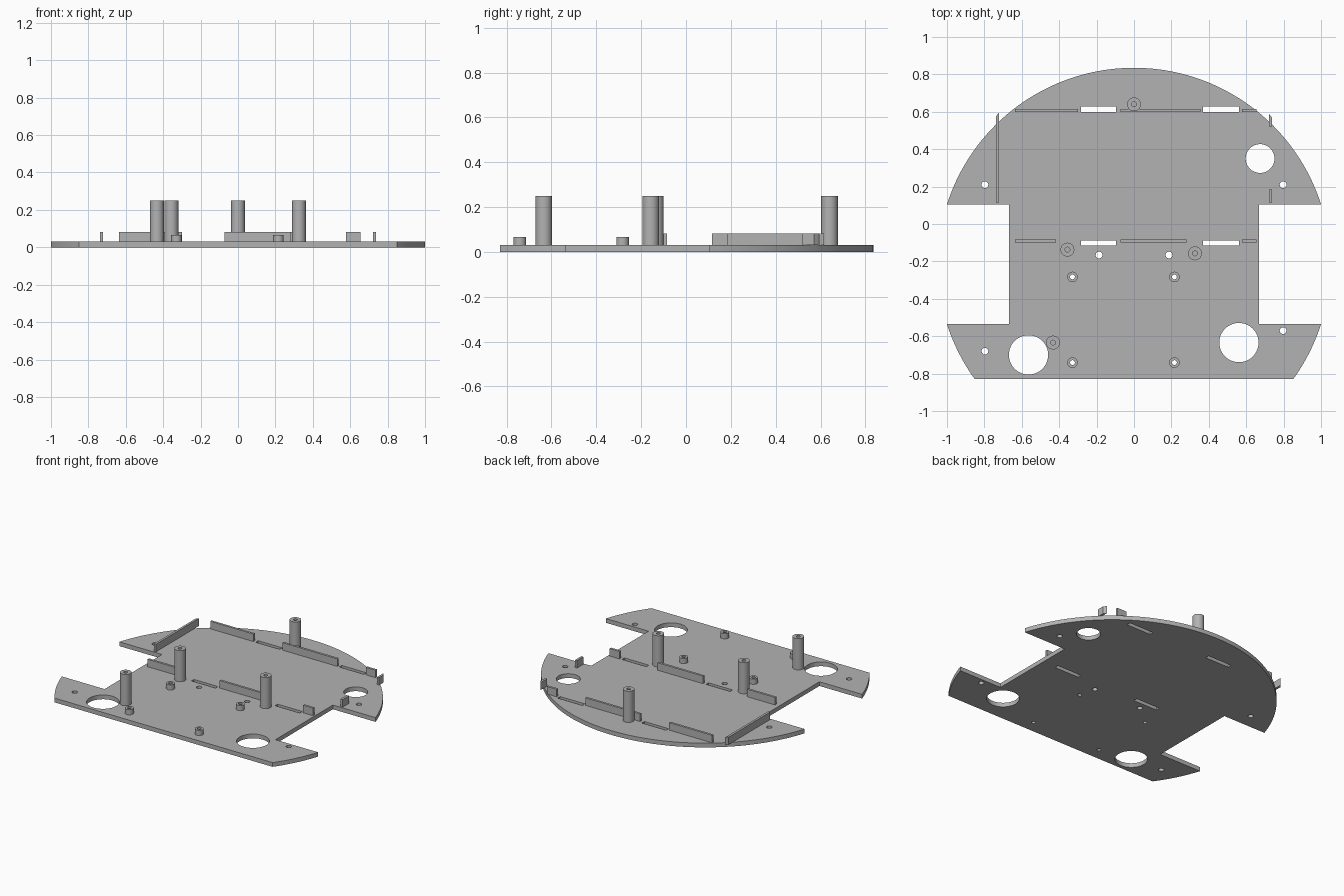
import bpy
import bmesh
from math import sin, cos, pi, atan2, radians

cube = bpy.data.objects.get("Cube")
if cube:
    bpy.data.objects.remove(cube, do_unlink=True)

grey = bpy.data.materials.new("plain grey")
grey.use_nodes = True
GREY = (0.45, 0.45, 0.45, 1)
grey.diffuse_color = GREY
grey.node_tree.nodes["Principled BSDF"].inputs["Base Color"].default_value = GREY

THICK = 0.03        # plate thickness
WALL_TOP = 0.083
POST_TOP = 0.25
PEG_TOP = 0.067


def arc(x, y, r, a0, a1, n):
    return [(x + r * cos(a0 + (a1 - a0) * i / n), y + r * sin(a0 + (a1 - a0) * i / n))
            for i in range(n + 1)]


def circle(x, y, r, n=32):
    return arc(x, y, r, 0, 2 * pi, n)[:-1]


def rect(x0, x1, y0, y1):
    return [(x0, y0), (x1, y0), (x1, y1), (x0, y1)]


def prism(name, loops, z0, z1):
    """Extrude an outline, with any inner loops left open as holes."""
    curve = bpy.data.curves.new(name, "CURVE")
    curve.dimensions = "2D"
    curve.fill_mode = "BOTH"
    curve.extrude = (z1 - z0) / 2
    for loop in loops:
        spline = curve.splines.new("POLY")
        spline.points.add(len(loop) - 1)
        for point, (x, y) in zip(spline.points, loop):
            point.co = (x, y, 0, 1)
        spline.use_cyclic_u = True
    obj = bpy.data.objects.new(name, curve)
    bpy.context.collection.objects.link(obj)
    bpy.ops.object.select_all(action="DESELECT")
    obj.select_set(True)
    bpy.context.view_layer.objects.active = obj
    bpy.ops.object.convert(target="MESH")
    obj = bpy.context.view_layer.objects.active
    bm = bmesh.new()
    bm.from_mesh(obj.data)
    bmesh.ops.remove_doubles(bm, verts=bm.verts, dist=0.0001)
    bmesh.ops.recalc_face_normals(bm, faces=bm.faces)
    bmesh.ops.translate(bm, verts=bm.verts, vec=(0, 0, (z0 + z1) / 2))
    bm.to_mesh(obj.data)
    bm.free()
    obj.data.materials.clear()
    obj.data.materials.append(grey)
    bpy.ops.object.shade_smooth_by_angle(angle=radians(30))
    return obj


# Plate outline: a disc with a flat front edge and a wheel notch on each side
CY, R = -0.215, 1.05
FRONT, NOTCH_X, NOTCH_F, NOTCH_B = -0.83, 0.667, -0.535, 0.105


def angle(y):
    s = (y - CY) / R
    return atan2(s, (1 - s * s) ** 0.5)


low, mid, high = angle(FRONT), angle(NOTCH_F), angle(NOTCH_B)
outline = arc(0, CY, R, low, mid, 12)
outline += [(NOTCH_X, NOTCH_F), (NOTCH_X, NOTCH_B)]
outline += arc(0, CY, R, high, pi - high, 96)
outline += [(-NOTCH_X, NOTCH_B), (-NOTCH_X, NOTCH_F)]
outline += arc(0, CY, R, pi - mid, pi - low, 12)

# Openings in the plate
pegs = [(x, y) for x in (-0.329, 0.216) for y in (-0.283, -0.741)]
screws = [(-0.797, 0.21), (0.797, 0.21), (0.797, -0.57), (-0.797, -0.68),
          (-0.187, -0.166), (0.187, -0.166)]
holes = [circle(0.674, 0.35, 0.077, 48), circle(-0.564, -0.70, 0.105, 48),
         circle(0.561, -0.634, 0.105, 48)]
holes += [circle(x, y, 0.018) for x, y in screws]
holes += [circle(x, y, 0.013) for x, y in pegs]
for y in (-0.115, 0.60):
    holes += [rect(-0.283, -0.095, y, y + 0.028), rect(0.37, 0.562, y, y + 0.028)]
prism("base_plate", [outline] + holes, 0, THICK)

# Short pegs, open right through the plate
for i, (x, y) in enumerate(pegs):
    prism(f"short_peg_{i + 1}", [circle(x, y, 0.028), circle(x, y, 0.013)], THICK, PEG_TOP)

# Tall posts with a blind screw hole in the top
for i, (x, y) in enumerate([(0, 0.64), (-0.356, -0.137), (0.326, -0.157), (-0.433, -0.634)]):
    prism(f"tall_post_{i + 1}", [circle(x, y, 0.037), circle(x, y, 0.013)], THICK, POST_TOP)
    prism(f"post_core_{i + 1}", [circle(x, y, 0.013)], THICK, 0.13)

# Cross walls in two rows
rows = {"back": (0.60, [(-0.636, -0.30), (-0.073, 0.355), (0.578, 0.655)]),
        "front": (-0.10, [(-0.636, -0.417), (-0.073, 0.28), (0.578, 0.655)])}
for row, (y, spans) in rows.items():
    for i, (x0, x1) in enumerate(spans):
        prism(f"{row}_wall_{i + 1}", [rect(x0, x1, y, y + 0.016)], THICK, WALL_TOP)


# Side walls, the rear ends cut on a slant
def side_wall(name, side, y0, y1, slant):
    xi, xo = side * 0.721, side * 0.737
    prism(name, [[(xi, y0), (xo, y0), (xo, y1 - slant), (xi, y1)]], THICK, WALL_TOP)


side_wall("right_side_wall", -1, 0.115, 0.597, 0.02)
side_wall("left_side_wall_front", 1, 0.115, 0.185, 0)
side_wall("left_side_wall_back", 1, 0.52, 0.59, 0.02)
